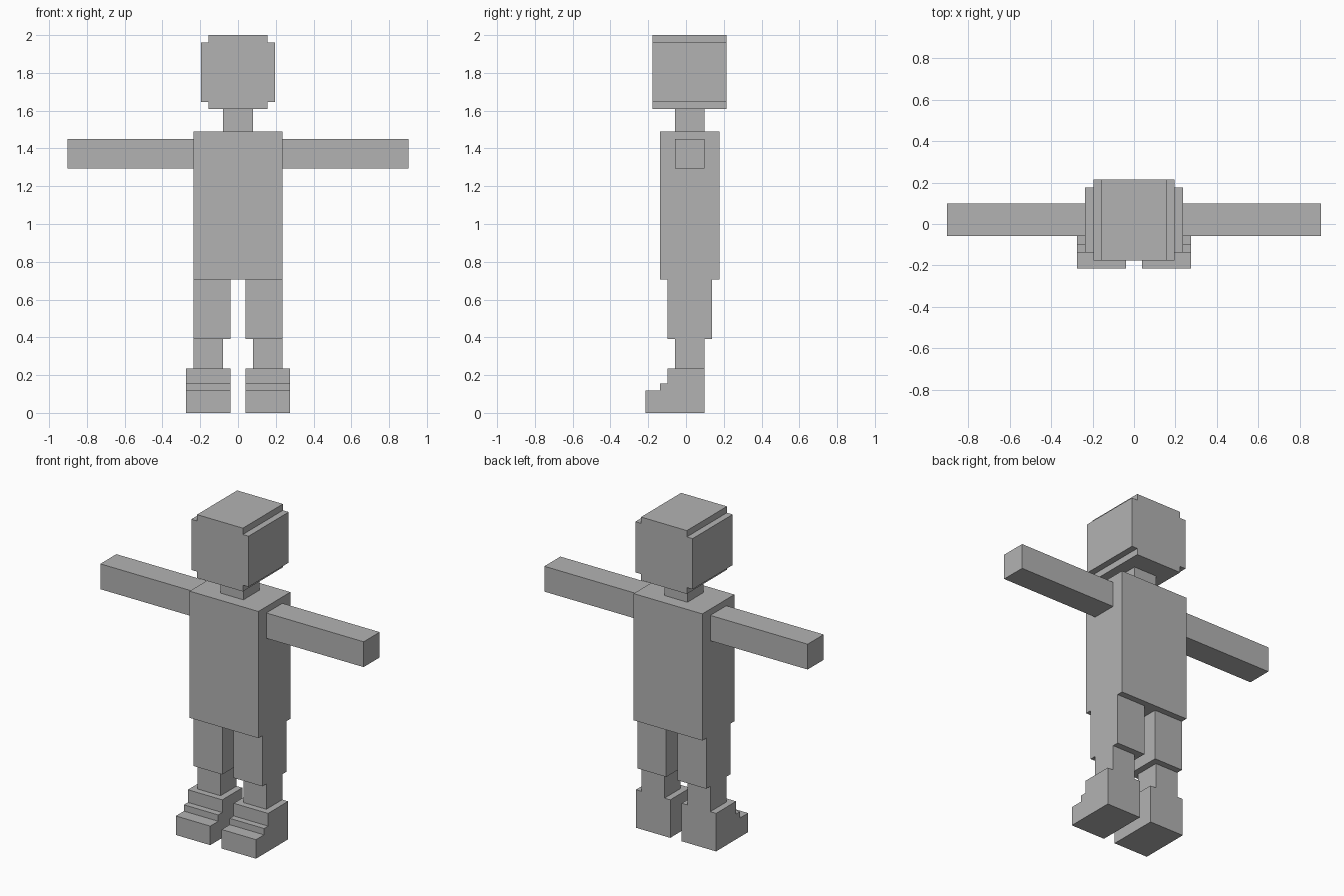
import bpy
import bmesh

cube = bpy.data.objects.get("Cube")
if cube:
    bpy.data.objects.remove(cube, do_unlink=True)

# The whole figure sits on a block grid, 51 blocks tall
U = 2 / 51

grey = bpy.data.materials.new("plain grey")
grey.use_nodes = True
COLOUR = (0.45, 0.45, 0.45, 1)
grey.diffuse_color = COLOUR
grey.node_tree.nodes["Principled BSDF"].inputs["Base Color"].default_value = COLOUR


def prism(name, profile, axis, start, end):
    """Extrude a flat profile along x (profile in y, z) or y (profile in x, z)."""
    bm = bmesh.new()
    place = (lambda p, d: (d, *p)) if axis == "x" else (lambda p, d: (p[0], d, p[1]))
    verts = [bm.verts.new([c * U for c in place(p, start)]) for p in profile]
    face = bm.faces.new(verts)
    new = bmesh.ops.extrude_face_region(bm, geom=[face])["geom"]
    shift = place((0, 0), (end - start) * U)
    bmesh.ops.translate(bm, vec=shift,
                        verts=[v for v in new if isinstance(v, bmesh.types.BMVert)])
    bmesh.ops.recalc_face_normals(bm, faces=bm.faces)
    mesh = bpy.data.meshes.new(name)
    bm.to_mesh(mesh)
    bm.free()
    mesh.materials.append(grey)
    obj = bpy.data.objects.new(name, mesh)
    bpy.context.collection.objects.link(obj)
    return obj


def box(name, x, y, z):
    profile = [(y[0], z[0]), (y[1], z[0]), (y[1], z[1]), (y[0], z[1])]
    return prism(name, profile, "x", *x)


# Head with notched side edges, neck and torso
right_half = [(4, 41), (4, 42), (5, 42), (5, 50), (4, 50), (4, 51)]
left_half = [(-x, z) for x, z in reversed(right_half)]
prism("head", right_half + left_half, "y", -4.5, 5.5)
box("neck", (-2, 2), (-1.5, 2.5), (38, 41))
box("torso", (-6, 6), (-3.5, 4.5), (18, 38))

# Stepped shoe outline, toe towards the front
shoe = [(2.5, 0), (2.5, 6), (-2.5, 6), (-2.5, 4),
        (-3.5, 4), (-3.5, 3), (-5.5, 3), (-5.5, 0)]

# Limbs on both sides
for side, s in (("left", 1), ("right", -1)):
    box(side + "_arm", (6 * s, 23 * s), (-1.5, 2.5), (33, 37))
    box(side + "_thigh", (s, 6 * s), (-2.5, 3.5), (10, 18))
    box(side + "_shin", (2 * s, 6 * s), (-1.5, 2.5), (6, 10))
    prism(side + "_shoe", shoe, "x", s, 7 * s)
